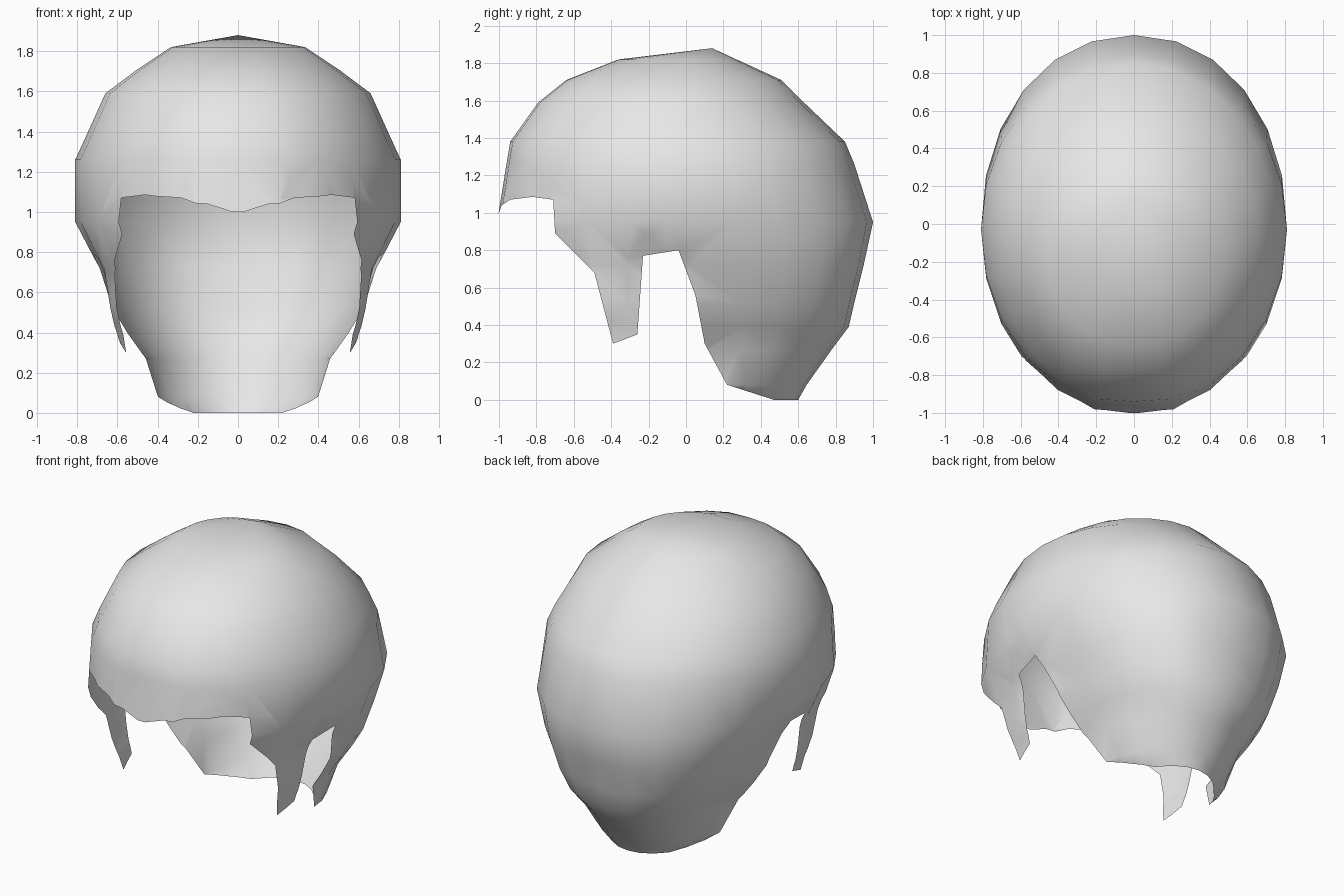
import bpy
import bmesh
from math import sin, cos, pi
from mathutils import Vector

cube = bpy.data.objects.get("Cube")
if cube:
    bpy.data.objects.remove(cube, do_unlink=True)

# Horizontal rings of the head shape:
# height, front y, widest y, back y, half width, back roundness (lower is squarer)
RINGS = [
    (0, -0.8, 0.2, 0.6, 0.3, 1),
    (0.08, -0.8, 0.2, 0.645, 0.4, 1),
    (0.27, -0.9, 0.1, 0.78, 0.46, 0.93),
    (0.39, -1, 0.05, 0.87, 0.535, 0.86),
    (0.52, -1.1, -0.03, 0.9, 0.62, 0.8),
    (0.72, -1.1, -0.03, 0.95, 0.69, 0.8),
    (0.95, -1.01, -0.03, 1, 0.81, 0.95),
    (1.26, -0.96, -0.03, 0.9, 0.81, 1),
    (1.38, -0.94, -0.03, 0.85, 0.755, 1),
    (1.59, -0.79, -0.06, 0.63, 0.66, 1),
    (1.71, -0.64, -0.08, 0.51, 0.5, 1),
    (1.82, -0.36, -0.05, 0.27, 0.335, 1),
]
CROWN = (0, 0.14, 1.88)
STEPS = 12

# Side outline (y, z): fringe, sideburn, ear notch, nape, then clear of the head
OUTLINE = [
    (-1.2, 0.95), (-1, 1), (-0.985, 1.04), (-0.94, 1.07), (-0.82, 1.085),
    (-0.71, 1.07), (-0.7, 0.89), (-0.49, 0.68), (-0.39, 0.3), (-0.26, 0.35),
    (-0.23, 0.77), (-0.04, 0.8), (0.05, 0.56), (0.1, 0.3), (0.22, 0.08),
    (0.47, 0), (1.2, -0.1), (1.2, 2), (-1.2, 2),
]
SEGMENTS = list(zip(OUTLINE, OUTLINE[1:] + OUTLINE[:1]))


def ring_point(ring, step):
    """Point on one half ring, running from the front to the back."""
    z, front, middle, back, width, roundness = ring
    angle = pi * step / STEPS
    if step == 0:
        return (0, front, z)
    if step == STEPS:
        return (0, back, z)
    if step < STEPS / 2:
        # the forehead is slightly blunter than an ellipse
        x = width * sin(angle)
        y = middle - (middle - front) * 1.02 * cos(angle)
    else:
        x = width * sin(angle) ** roundness
        y = middle + (back - middle) * abs(cos(angle)) ** roundness
    # sideburns flare outward in front of the ears
    ahead = min(1, max(0, (0.1 - y) / 0.35))
    return (x + max(0, 0.6 - z) * 0.45 * ahead, y, z)


def inside_outline(point):
    inside = False
    for (ya, za), (yb, zb) in SEGMENTS:
        if (za > point.z) != (zb > point.z):
            if point.y < ya + (point.z - za) * (yb - ya) / (zb - za):
                inside = not inside
    return inside


def overlaps(face, a, b):
    """Whether a face and an outline segment share a side-view box."""
    for axis in (0, 1):
        values = [v.co[axis + 1] for v in face.verts]
        if max(values) < min(a[axis], b[axis]) or min(values) > max(a[axis], b[axis]):
            return False
    return True


# Left half of the hair surface
bm = bmesh.new()
rows = [[bm.verts.new(ring_point(r, s)) for s in range(STEPS + 1)] for r in RINGS]
for low, high in zip(rows, rows[1:]):
    for s in range(STEPS):
        bm.faces.new((low[s], low[s + 1], high[s + 1], high[s]))
crown = bm.verts.new(CROWN)
for s in range(STEPS):
    bm.faces.new((rows[-1][s], rows[-1][s + 1], crown))
bmesh.ops.triangulate(bm, faces=bm.faces[:])

# Cut the hairline along the outline and drop everything beyond it
for a, b in SEGMENTS:
    faces = [f for f in bm.faces if overlaps(f, a, b)]
    if not faces:
        continue
    edges = {e for f in faces for e in f.edges}
    verts = {v for f in faces for v in f.verts}
    normal = Vector((0, a[1] - b[1], b[0] - a[0])).normalized()
    bmesh.ops.bisect_plane(bm, geom=[*verts, *edges, *faces], dist=0.0001,
                           plane_co=(0, *a), plane_no=normal)
outside = [f for f in bm.faces if not inside_outline(f.calc_center_median())]
bmesh.ops.delete(bm, geom=outside, context='FACES')
for face in bm.faces:
    face.smooth = True

mesh = bpy.data.meshes.new("hair_cap")
bm.to_mesh(mesh)
bm.free()
hair = bpy.data.objects.new("hair_cap", mesh)
bpy.context.collection.objects.link(hair)

# Right half
mirror = hair.modifiers.new("mirror", 'MIRROR')
mirror.merge_threshold = 0.001

# Plain hair colour
grey = bpy.data.materials.new("light_grey")
grey.use_nodes = True
colour = (0.8, 0.8, 0.8, 1)
grey.diffuse_color = colour
grey.node_tree.nodes["Principled BSDF"].inputs["Base Color"].default_value = colour
mesh.materials.append(grey)
